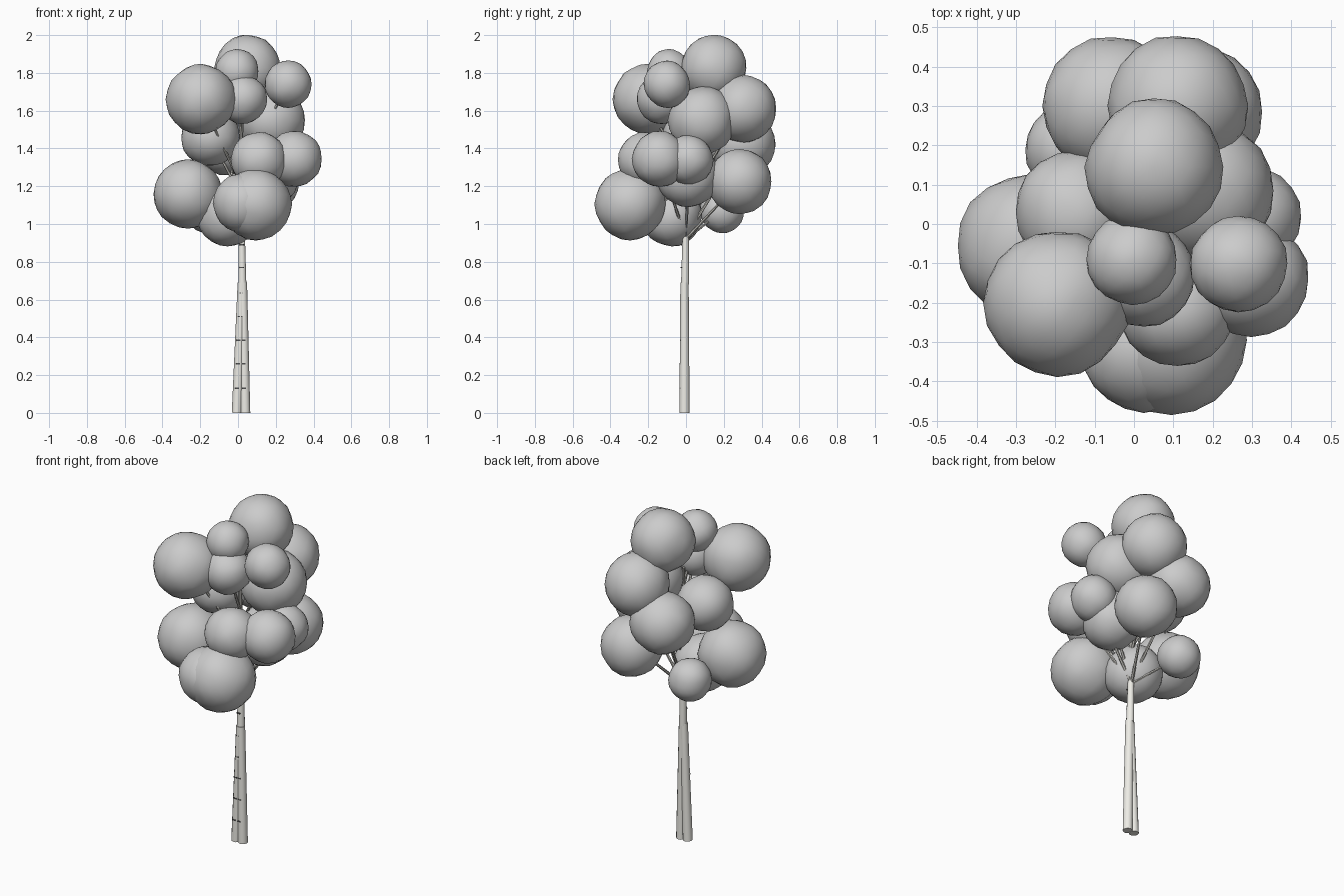
import bpy, bmesh, random
from math import pi
from mathutils import Vector

if "Cube" in bpy.data.objects:
    bpy.data.objects.remove(bpy.data.objects["Cube"])

random.seed(4)


def material(name, color):
    m = bpy.data.materials.new(name)
    m.diffuse_color = color
    m.use_nodes = True
    m.node_tree.nodes["Principled BSDF"].inputs["Base Color"].default_value = m.diffuse_color
    return m


bark = material("pale_bark", (0.85, 0.84, 0.79, 1))
dark = material("dark_bark", (0.08, 0.08, 0.08, 1))
twig = material("twig_bark", (0.5, 0.49, 0.46, 1))


def finish(obj, mat=None, angle=None):
    if mat:
        obj.data.materials.append(mat)
    if angle:
        bpy.ops.object.select_all(action='DESELECT')
        obj.select_set(True)
        bpy.context.view_layer.objects.active = obj
        bpy.ops.object.shade_smooth_by_angle(angle=angle)
    return obj


def limb(name, a, b, r1, r2, mat, sides=12):
    a, b = Vector(a), Vector(b)
    d = b - a
    bpy.ops.mesh.primitive_cone_add(vertices=sides, radius1=r1, radius2=r2,
                                    depth=d.length, location=(a + b) / 2)
    obj = bpy.context.object
    obj.rotation_euler = d.to_track_quat('Z', 'Y').to_euler()
    obj.name = name
    return finish(obj, mat, pi / 5)


def leaf_clump(name, x, y, z, r):
    # slightly lumpy low-poly ball
    bm = bmesh.new()
    bmesh.ops.create_icosphere(bm, subdivisions=3, radius=r)
    coarse = [Vector((random.gauss(0, 1), random.gauss(0, 1), random.gauss(0, 1))).normalized()
              for _ in range(14)]
    for v in bm.verts:
        n = v.co.normalized()
        bump = max(n.dot(c) for c in coarse)
        v.co *= 0.90 + 0.10 * bump + random.uniform(-0.012, 0.012)
    me = bpy.data.meshes.new(name)
    bm.to_mesh(me)
    bm.free()
    obj = bpy.data.objects.new(name, me)
    obj.location = (x, y, z)
    bpy.context.collection.objects.link(obj)
    return finish(obj, None, pi / 4)


# twin lower trunks leaning together, then a single upper stem
Y = -0.008
limb("trunk_left", (-0.006, Y, 0), (0.020, Y, 0.69), 0.027, 0.022, bark)
limb("trunk_right", (0.038, Y, 0), (0.026, Y, 0.69), 0.027, 0.022, bark)
limb("upper_trunk", (0.023, -0.005, 0.68), (0.020, -0.002, 0.95), 0.022, 0.017, bark)
limb("central_stem", (0.020, -0.002, 0.94), (0.015, 0.0, 1.62), 0.016, 0.008, twig, 8)

# bark marks on the front
for z, xs in ((0.13, (-0.005, 0.032)), (0.26, (0.0, 0.03)), (0.385, (0.003, 0.03)),
              (0.51, (0.012,)), (0.635, (0.018,)), (0.77, (0.02,)), (0.89, (0.02,))):
    for x in xs:
        yf = Y - 0.027 + 0.007 * z / 0.7
        bpy.ops.mesh.primitive_cube_add(size=1, location=(x, yf + 0.002, z))
        mark = bpy.context.object
        mark.scale = (0.022, 0.006, 0.007)
        mark.name = "bark_mark"
        finish(mark, dark)

# leaf clumps: centre and radius
clumps = [
    (0.05, 0.145, 1.825, 0.175), (-0.195, -0.20, 1.66, 0.185), (-0.005, -0.09, 1.81, 0.115),
    (0.025, -0.13, 1.66, 0.13), (0.265, -0.10, 1.74, 0.124), (0.175, 0.085, 1.55, 0.18),
    (-0.147, 0.03, 1.46, 0.155), (-0.265, -0.055, 1.16, 0.183), (0.11, -0.215, 1.34, 0.147),
    (0.298, -0.14, 1.345, 0.147), (0.095, -0.295, 1.105, 0.188), (0.025, -0.32, 1.11, 0.157),
    (-0.055, -0.075, 1.045, 0.162), (0.11, 0.30, 1.61, 0.178), (-0.055, 0.30, 1.42, 0.177),
    (0.155, 0.285, 1.225, 0.170), (-0.16, 0.19, 1.07, 0.118), (0.295, 0.015, 1.34, 0.130),
    (0.16, 0.01, 1.255, 0.165),
]
for x, y, z, r in clumps:
    leaf_clump("leaf_clump", x, y, z, r * 1.015)
    # branch rising from the stem to the clump
    start = min(1.5, max(0.92, z - 0.15 - 1.1 * (x * x + y * y) ** 0.5))
    limb("branch", (0.018, 0.0, start), (x, y, z), 0.009, 0.006, twig, 6)
